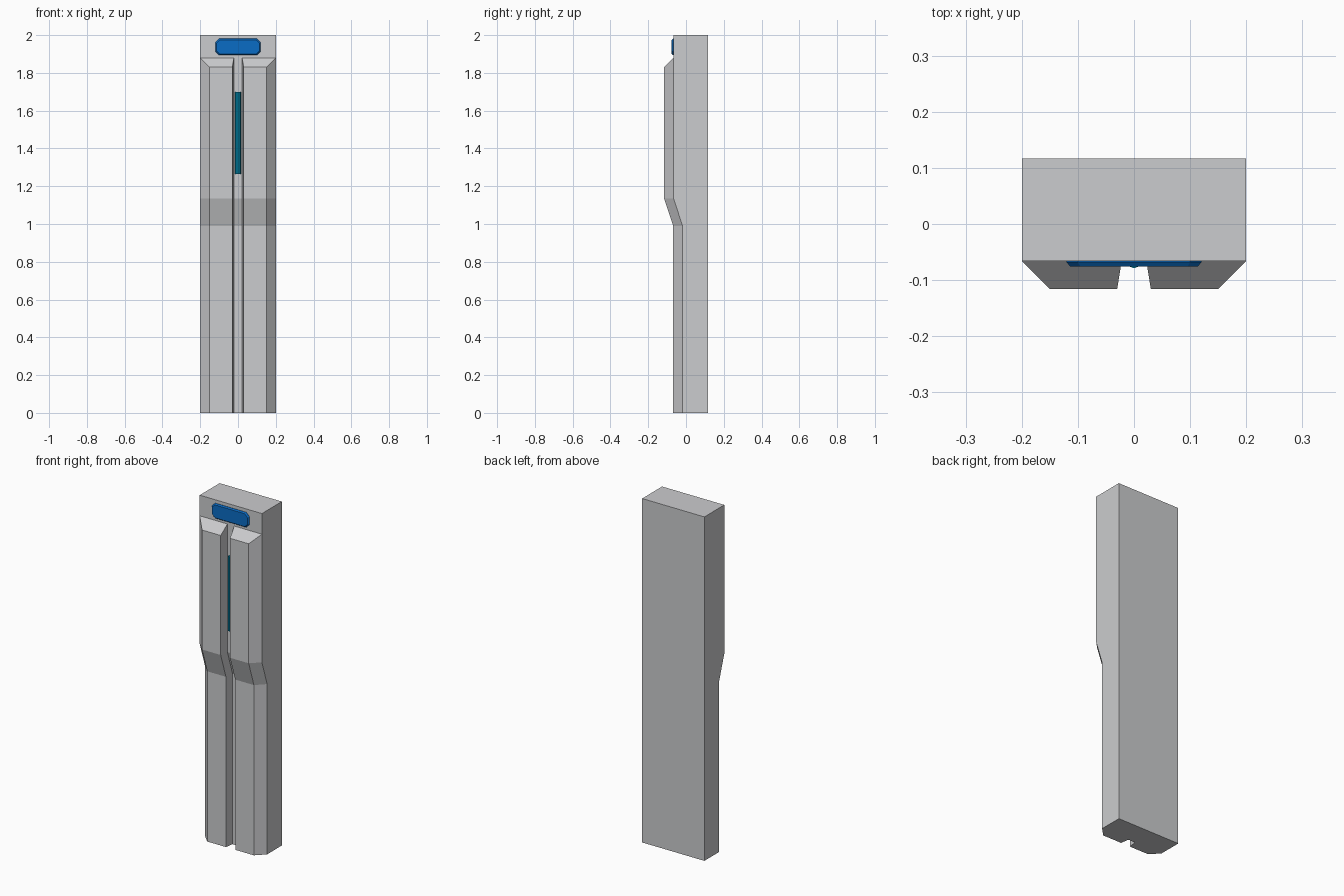
import bpy, bmesh, math

if "Cube" in bpy.data.objects:
    bpy.data.objects.remove(bpy.data.objects["Cube"])


def material(name, rgb):
    m = bpy.data.materials.new(name)
    m.diffuse_color = (*rgb, 1)
    m.use_nodes = True
    m.node_tree.nodes["Principled BSDF"].inputs["Base Color"].default_value = m.diffuse_color
    return m


def loft(name, rings, mat):
    """Skin a stack of equal-length closed rings and cap both ends."""
    bm = bmesh.new()
    loops = [[bm.verts.new(p) for p in ring] for ring in rings]
    for a, b in zip(loops, loops[1:]):
        n = len(a)
        for i in range(n):
            j = (i + 1) % n
            bm.faces.new((a[i], a[j], b[j], b[i]))
    bm.faces.new(loops[0][::-1])
    bm.faces.new(loops[-1])
    bmesh.ops.remove_doubles(bm, verts=bm.verts, dist=1e-5)
    bmesh.ops.dissolve_limit(bm, angle_limit=0.01, verts=bm.verts, edges=bm.edges)
    bmesh.ops.recalc_face_normals(bm, faces=bm.faces)
    me = bpy.data.meshes.new(name)
    bm.to_mesh(me)
    bm.free()
    me.materials.append(mat)
    ob = bpy.data.objects.new(name, me)
    bpy.context.collection.objects.link(ob)
    return ob


grey = material("light_grey", (0.60, 0.605, 0.62))
blue = material("blue", (0.003, 0.15, 0.56))
cyan = material("teal_blue", (0.0, 0.25, 0.42))

BACK = 0.117


# pillar body: cross-section with two raised ribs and a centre groove
def section(z, base, rise):
    t = rise / 0.05
    half = [(0.022, base), (0.022 + 0.008 * t, base - rise),
            (0.2 - 0.05 * t, base - rise), (0.2, base), (0.2, BACK)]
    ring = half + [(-x, y) for x, y in reversed(half)]
    return [(x, y, z) for x, y in ring]


loft("pillar_body", [section(0, -0.018, 0.05), section(0.99, -0.018, 0.05),
                     section(1.135, -0.066, 0.05), section(1.83, -0.066, 0.05),
                     section(1.88, -0.066, 0), section(2.0, -0.066, 0)], grey)


# sign plate: chamfered-corner panel, slightly tapered to the front
def plate_ring(y, w, h, c, zc=1.9375):
    pts = [(w, h - c), (w - c, h), (c - w, h), (-w, h - c),
           (-w, c - h), (c - w, -h), (w - c, -h), (w, c - h)]
    return [(x, y, zc + z) for x, z in pts]


loft("sign_plate", [plate_ring(-0.06, 0.12, 0.0435, 0.02),
                    plate_ring(-0.068, 0.12, 0.0435, 0.02),
                    plate_ring(-0.0755, 0.114, 0.0375, 0.018)], blue)


# light tube in the groove
def tube_ring(z, r):
    return [(r * math.sin(a), -0.063 - r * math.cos(a), z)
            for a in (i * math.tau / 8 for i in range(8))]


loft("light_tube", [tube_ring(1.265, 0.016), tube_ring(1.70, 0.016)], cyan)
